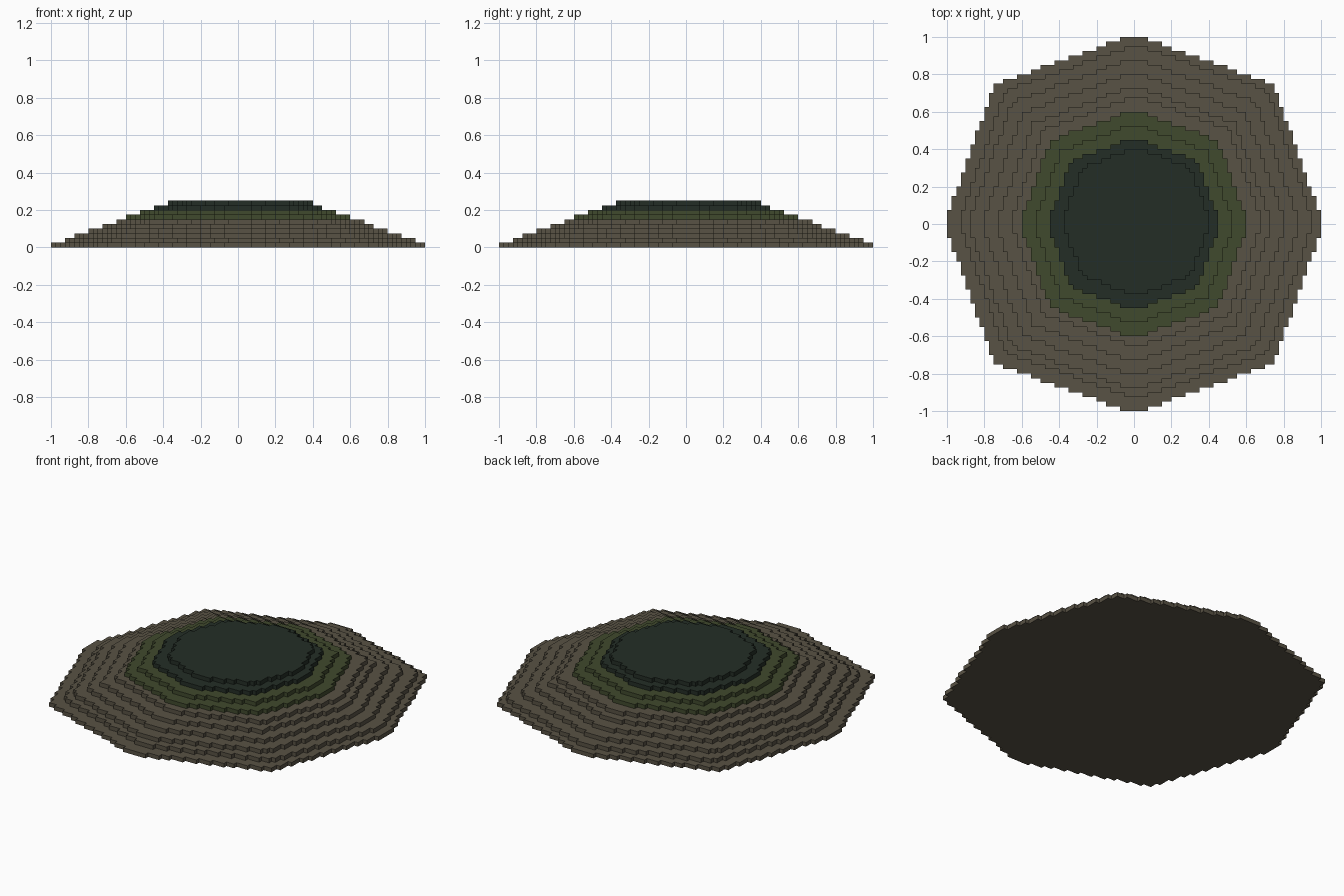
import bpy
import bmesh

cube = bpy.data.objects.get("Cube")
if cube:
    bpy.data.objects.remove(cube, do_unlink=True)

CELL = 0.025  # edge of one block


def make_material(name, rgb):
    mat = bpy.data.materials.new(name)
    mat.use_nodes = True
    color = (*rgb, 1.0)
    mat.diffuse_color = color
    mat.node_tree.nodes["Principled BSDF"].inputs["Base Color"].default_value = color
    return mat


stone = make_material("brown_stone", (0.098, 0.084, 0.058))
moss = make_material("moss_green", (0.051, 0.067, 0.026))
crown = make_material("dark_green", (0.017, 0.027, 0.019))


def half_width(y, radius):
    """Half width, in blocks, of a blunt octagon at distance y from its middle."""
    tip, corner = radius + 0.55, radius * 0.745
    if y <= corner:
        return min(radius, tip - (tip - corner) * y / corner)
    return corner * (tip - y) / (tip - corner)


def terrace(name, level, low, high, mat):
    """One layer of blocks with a stepped octagonal outline."""
    middle, radius = (high - low) / 2, (high + low) / 2
    right, left = [], []
    for row in range(-low, high):
        w = half_width(abs(row + 0.5 - middle), radius)
        x0, x1 = int(middle - w + 100.5) - 100, int(middle + w + 100.5) - 100
        for y in (row, row + 1):
            right.append((x1, y))
            left.append((x0, y))
    outline = list(dict.fromkeys(right + left[::-1]))

    bm = bmesh.new()
    base = bm.faces.new([bm.verts.new((x * CELL, y * CELL, level * CELL))
                         for x, y in outline])
    top = bmesh.ops.extrude_face_region(bm, geom=[base], use_keep_orig=True)["geom"]
    verts = [v for v in top if isinstance(v, bmesh.types.BMVert)]
    bmesh.ops.translate(bm, verts=verts, vec=(0, 0, CELL))
    bmesh.ops.recalc_face_normals(bm, faces=bm.faces)
    mesh = bpy.data.meshes.new(name)
    bm.to_mesh(mesh)
    bm.free()
    mesh.materials.append(mat)
    bpy.context.collection.objects.link(bpy.data.objects.new(name, mesh))


# Reach of every terrace in blocks, towards the negative and positive sides
reaches = [(40, 40), (37, 38), (35, 35), (32, 32), (29, 29),
           (26, 27), (24, 24), (21, 21), (18, 18), (15, 16)]
for level, (low, high) in enumerate(reaches):
    if level < 6:
        name, mat = "stone_terrace", stone
    elif level < 8:
        name, mat = "moss_terrace", moss
    else:
        name, mat = "crown_terrace", crown
    terrace(f"{name}_{level + 1}", level, low, high, mat)
